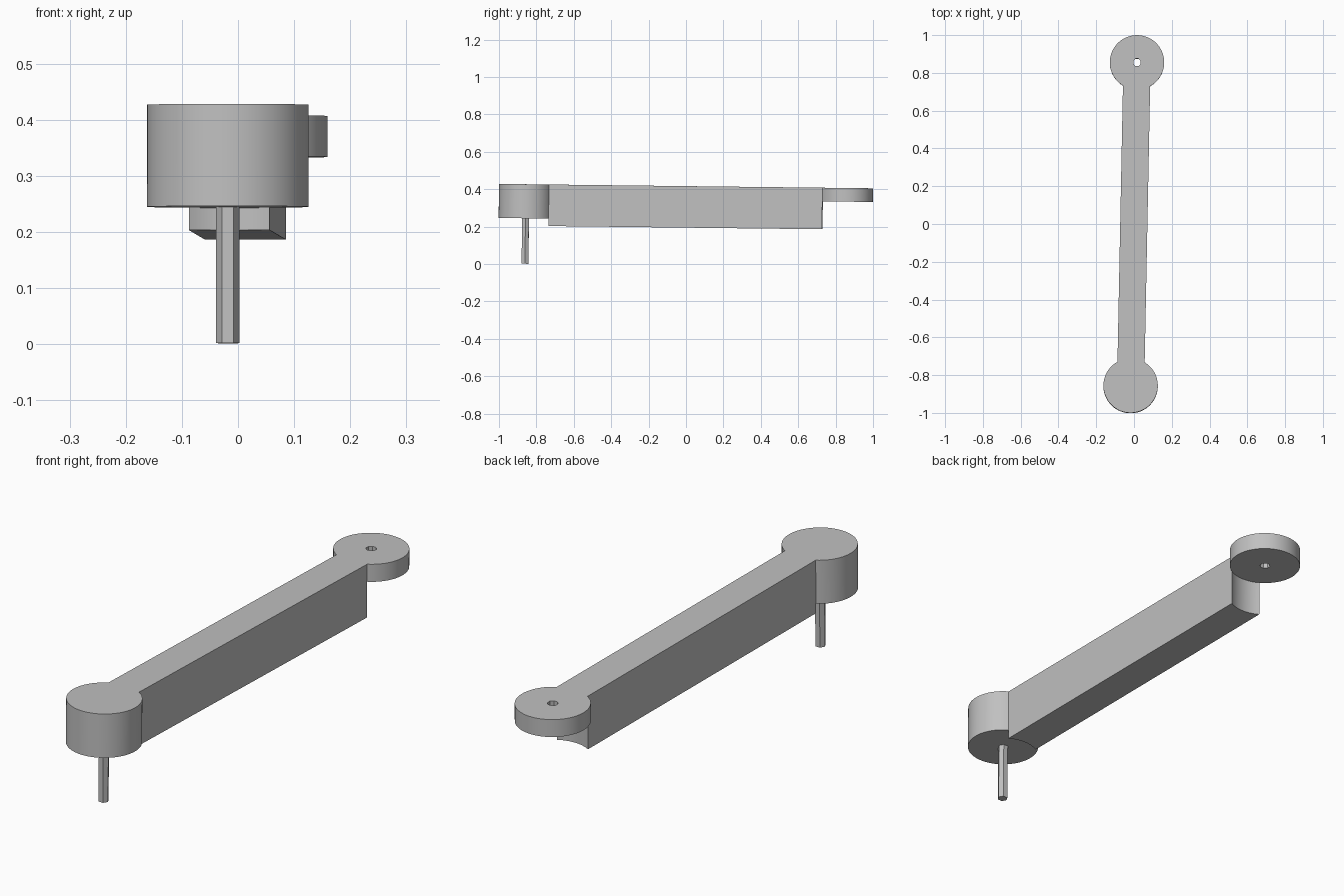
import bpy, bmesh, math
from mathutils import Matrix, Vector

cube = bpy.data.objects.get("Cube")
if cube:
    bpy.data.objects.remove(cube, do_unlink=True)

# Dimensions, with the flat top of the arm at local z = 0
REACH = 0.856        # disc centres lie at y = -REACH and +REACH
RADIUS = 0.144       # the bar is exactly one radius wide
STEPS = 72
BAR_Z, FRONT_Z, BACK_Z, PEG_Z = -0.222, -0.182, -0.073, -0.425
PIN_R = 0.021

# The whole arm sits slightly turned and pitched
POSE = (Matrix.Translation((-0.001, 0, 0.4165))
        @ Matrix.Rotation(-0.0198, 4, 'Z') @ Matrix.Rotation(-0.0117, 4, 'X'))

grey = bpy.data.materials.new("plain grey")
grey.use_nodes = True
grey.diffuse_color = (0.53, 0.53, 0.53, 1)
grey.node_tree.nodes["Principled BSDF"].inputs["Base Color"].default_value = grey.diffuse_color


def finish(name, bm):
    bmesh.ops.remove_doubles(bm, verts=bm.verts, dist=1e-5)
    bmesh.ops.recalc_face_normals(bm, faces=bm.faces)
    mesh = bpy.data.meshes.new(name)
    bm.to_mesh(mesh)
    bm.free()
    mesh.materials.append(grey)
    obj = bpy.data.objects.new(name, mesh)
    obj.matrix_world = POSE
    bpy.context.collection.objects.link(obj)
    return obj


def prism(name, sides, y, top, bottom, turn=0):
    bm = bmesh.new()
    place = Matrix.Translation((0, y, (top + bottom) / 2)) @ Matrix.Rotation(turn, 4, 'Z')
    bmesh.ops.create_cone(bm, cap_ends=True, segments=sides, radius1=PIN_R,
                          radius2=PIN_R, depth=top - bottom, matrix=place)
    return finish(name, bm)


def arc(end, first, last):
    """Points on an end disc, counted from the direction facing the bar."""
    points = []
    for i in range(first, last + 1):
        a = math.tau * i / STEPS
        points.append(Vector((end * RADIUS * math.sin(a),
                              end * (REACH - RADIUS * math.cos(a)), 0)))
    return points


# Arm: both discs and the bar as one closed shell
bm = bmesh.new()


def face(points):
    bm.faces.new([bm.verts.new(p) for p in points])


def at(p, z):
    return Vector((p.x, p.y, z))


def wall(points, top, bottom):
    for a, b in zip(points, points[1:]):
        face([at(a, top), at(b, top), at(b, bottom), at(a, bottom)])


joint = STEPS // 12
outline, underside, corners = [], [], []
for end, disc_z in ((-1, FRONT_Z), (1, BACK_Z)):
    outer = arc(end, joint, STEPS - joint)
    inner = arc(end, -joint, joint)
    outline += outer
    underside += inner
    corners.append((inner[0], inner[-1], disc_z))
    wall(outer, 0, disc_z)                       # disc rim
    wall(inner, disc_z, BAR_Z)                   # hollow bar end below the disc
    face([at(p, disc_z) for p in arc(end, 0, STEPS - 1)])
face(outline)
# The hollow ends run the same way round, joined by the straight sides
face([at(p, BAR_Z) for p in underside])
(f0, f1, fz), (b0, b1, bz) = corners
for f, b in ((f0, b1), (f1, b0)):                # bar sides
    face([at(f, 0), at(f, fz), at(f, BAR_Z), at(b, BAR_Z), at(b, bz), at(b, 0)])
arm = finish("link_arm", bm)

# Pin hole through the back disc
cutter = prism("hole_cutter", 8, REACH, 0.05, BACK_Z - 0.05, math.pi / 8)
cutter.hide_render = True
cut = arm.modifiers.new("pin hole", 'BOOLEAN')
cut.operation = 'DIFFERENCE'
cut.solver = 'EXACT'
cut.object = cutter
bpy.context.view_layer.update()
bpy.ops.object.select_all(action='DESELECT')
bpy.context.view_layer.objects.active = arm
arm.select_set(True)
bpy.ops.object.modifier_apply(modifier=cut.name)
bpy.data.objects.remove(cutter, do_unlink=True)
bpy.ops.object.shade_smooth_by_angle(angle=math.radians(30))

# Hexagonal peg under the front disc, corners pointing left and right
prism("peg", 6, -REACH, FRONT_Z + 0.01, PEG_Z, math.pi / 2)
